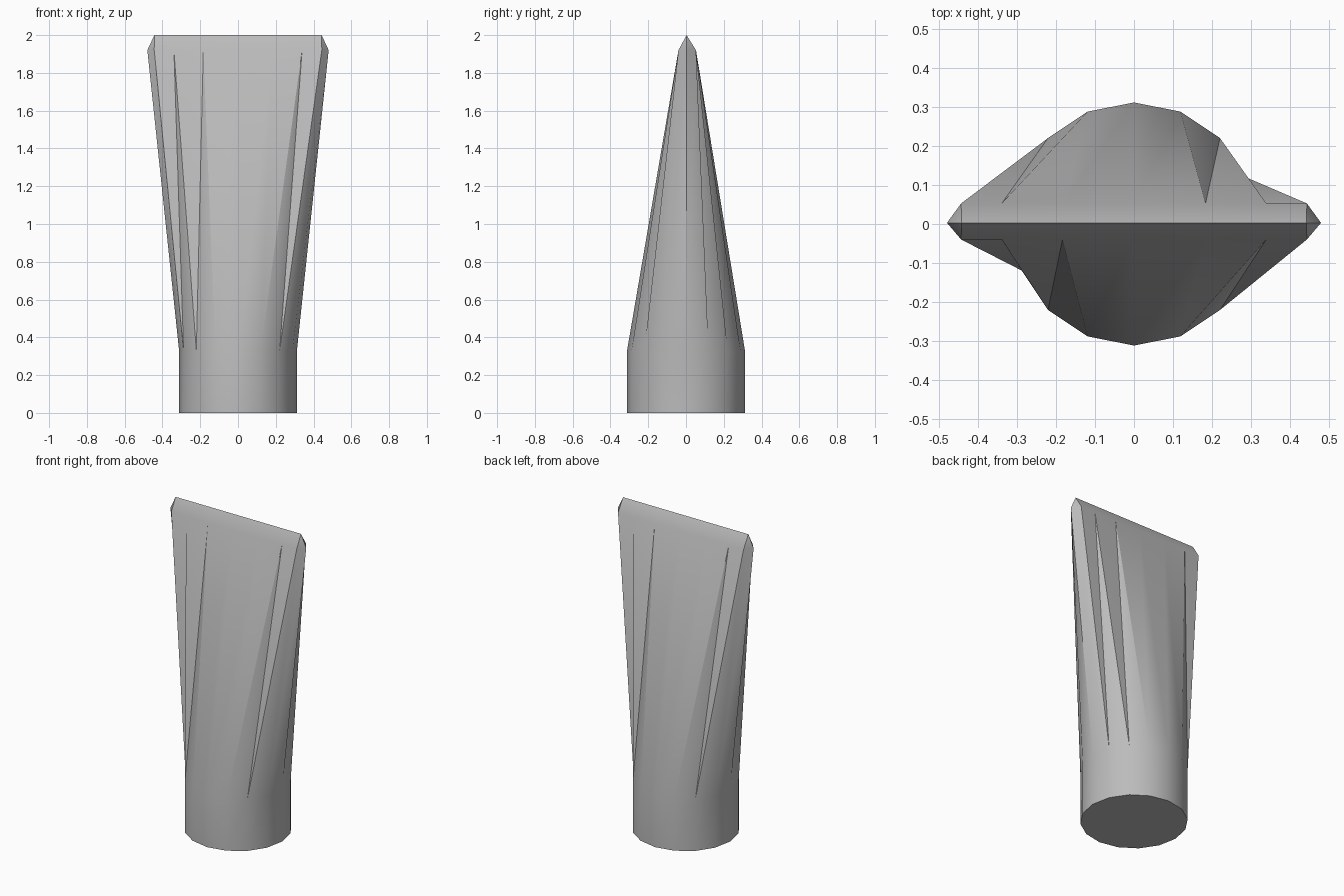
import bpy, bmesh, math

cube = bpy.data.objects.get("Cube")
if cube:
    bpy.data.objects.remove(cube, do_unlink=True)

SIDES, RADIUS, HALF_WIDTH = 16, 0.312, 0.48
LIP = 0.443          # half length of the top edge
MID_Y = 0.003

grey = bpy.data.materials.new("plain grey")
grey.use_nodes = True
grey.diffuse_color = (0.5, 0.5, 0.5, 1)
grey.node_tree.nodes["Principled BSDF"].inputs["Base Color"].default_value = (0.5, 0.5, 0.5, 1)


def flat_y(s):
    """Flattened cross-section: two straight sides meeting at pointed ends."""
    if abs(s) < 1e-4:
        return MID_Y
    return 0.053 if s > 0 else -0.04


bm = bmesh.new()
angles = [2 * math.pi * i / SIDES for i in range(SIDES)]
circle = [(RADIUS * math.cos(a), RADIUS * math.sin(a)) for a in angles]
flat = [(HALF_WIDTH * math.cos(a), flat_y(math.sin(a))) for a in angles]
ridge = [(max(-LIP, min(LIP, x)), MID_Y) for x, y in flat]

# Round foot, round shoulder, flattened tip, sharp top edge
rings = [[bm.verts.new((x, y, z)) for x, y in ring]
         for ring, z in ((circle, 0), (circle, 0.33), (flat, 1.92), (ridge, 2))]

bm.faces.new(list(reversed(rings[0])))
for low, high in zip(rings, rings[1:]):
    for i in range(SIDES):
        j = (i + 1) % SIDES
        bm.faces.new((low[i], low[j], high[j]))
        bm.faces.new((low[i], high[j], high[i]))

# Close the top edge where its two sides meet
bmesh.ops.remove_doubles(bm, verts=rings[3], dist=0.001)
bmesh.ops.dissolve_degenerate(bm, edges=bm.edges[:], dist=0.0005)

mesh = bpy.data.meshes.new("tapered_wedge")
bm.to_mesh(mesh)
bm.free()
mesh.materials.append(grey)
wedge = bpy.data.objects.new("tapered_wedge", mesh)
bpy.context.collection.objects.link(wedge)

bpy.ops.object.select_all(action="DESELECT")
wedge.select_set(True)
bpy.context.view_layer.objects.active = wedge
bpy.ops.object.shade_smooth_by_angle(angle=math.radians(30))
